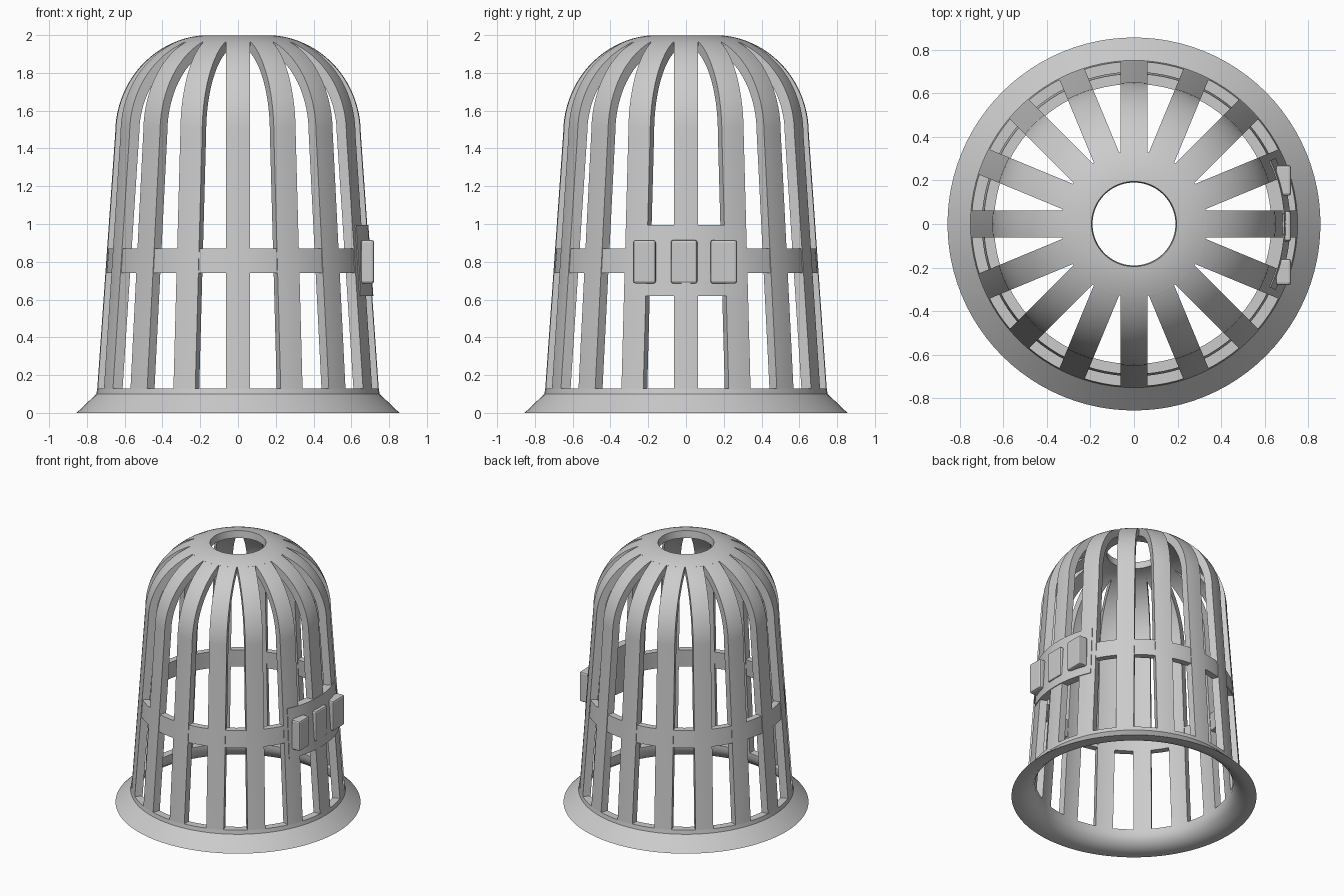
import bpy, bmesh
from math import sin, cos, pi, sqrt, asin, radians

cube = bpy.data.objects.get("Cube")
if cube:
    bpy.data.objects.remove(cube, do_unlink=True)

RIBS = 16
RIB_WIDTH = 0.125
WALL = 0.055
FOOT_Z, SPRING_Z = 0.13, 1.48      # where the wall starts and the dome springs
FOOT_R, SPRING_R = 0.745, 0.65
DOME = 0.5                         # horizontal radius of the dome arc
DOME_R = SPRING_R - DOME
RISE = 2.0 - SPRING_Z


def wall_radius(z):
    t = (z - FOOT_Z) / (SPRING_Z - FOOT_Z)
    return FOOT_R + (SPRING_R - FOOT_R) * t


def dome_arc(r_from, r_to, steps, inset=0.0):
    """Points along the dome from one outer radius to another."""
    a0, a1 = (asin(sqrt(1 - ((r - DOME_R) / DOME) ** 2)) for r in (r_from, r_to))
    angles = [a0 + (a1 - a0) * i / steps for i in range(steps + 1)]
    return [(DOME_R + (DOME - inset) * cos(a), SPRING_Z + (RISE - inset) * sin(a))
            for a in angles]


def loft(name, profile, sections, closed):
    """Join copies of a closed (r, z) profile placed by section functions."""
    bm = bmesh.new()
    loops = [[bm.verts.new(place(r, z)) for r, z in profile] for place in sections]
    n = len(profile)
    pairs = list(zip(loops, loops[1:]))
    if closed:
        pairs.append((loops[-1], loops[0]))
    else:
        bm.faces.new(loops[0])
        bm.faces.new(loops[-1])
    for a, b in pairs:
        for i in range(n):
            j = (i + 1) % n
            bm.faces.new((a[i], a[j], b[j], b[i]))
    bmesh.ops.recalc_face_normals(bm, faces=bm.faces)
    mesh = bpy.data.meshes.new(name)
    bm.to_mesh(mesh)
    bm.free()
    return add_object(name, mesh)


def add_object(name, mesh):
    obj = bpy.data.objects.new(name, mesh)
    bpy.context.collection.objects.link(obj)
    return obj


def at_angle(a):
    return lambda r, z: (r * cos(a), r * sin(a), z)


def at_offset(y):
    return lambda r, z: (sqrt(r * r - y * y), y, z)


def revolve(name, profile, segments=96):
    return loft(name, profile, [at_angle(2 * pi * i / segments) for i in range(segments)], True)


smooth = []

# Flared base ring, hollowed underneath
smooth.append(revolve("base_ring", [
    (0.855, 0), (0.75, 0.1), (FOOT_R, FOOT_Z), (FOOT_R - WALL, FOOT_Z),
    (0.69, 0.09), (0.71, 0.05), (0.75, 0.015), (0.8, 0)]))

# Domed crown with the round top opening
smooth.append(revolve("crown", dome_arc(0.335, 0.195, 8)
                      + dome_arc(0.195, 0.335, 8, WALL)))

# Constant-width ribs following wall and dome
FOOT = 0.11
rib_profile = ([(wall_radius(FOOT), FOOT)] + dome_arc(SPRING_R, 0.32, 18)
               + dome_arc(0.32, SPRING_R, 18, WALL)
               + [(wall_radius(FOOT) - WALL, FOOT)])
columns = [at_offset(RIB_WIDTH * (i / 4 - 0.5)) for i in range(5)]
rib = loft("rib_01", rib_profile, columns, False)
smooth.append(rib)
for k in range(1, RIBS):
    copy = add_object(f"rib_{k + 1:02d}", rib.data)
    copy.rotation_euler.z = 2 * pi * k / RIBS

# Middle band tying the ribs together
LOW, HIGH = 0.74, 0.87
smooth.append(revolve("middle_band", [
    (wall_radius(LOW) - 0.004, LOW), (wall_radius(HIGH) - 0.004, HIGH),
    (wall_radius(HIGH) - WALL + 0.004, HIGH), (wall_radius(LOW) - WALL + 0.004, LOW)]))

# Curved plaque on the left side
LOW, HIGH = 0.62, 0.995
plaque_profile = [
    (wall_radius(LOW) + 0.006, LOW), (wall_radius(HIGH) + 0.006, HIGH),
    (wall_radius(HIGH) - WALL, HIGH), (wall_radius(LOW) - WALL, LOW)]
half = radians(25)
smooth.append(loft("plaque", plaque_profile,
                   [at_angle(half * (i / 8 - 1)) for i in range(17)], False))

# Plain raised bosses on the plaque
for name, y, width in (("front", -0.22, 0.12), ("middle", -0.01, 0.14), ("rear", 0.2, 0.14)):
    bpy.ops.mesh.primitive_cube_add(size=1, location=(0.685, y, 0.8))
    boss = bpy.context.object
    boss.name = f"{name}_boss"
    boss.scale = (0.07, width, 0.23)
    bpy.ops.object.transform_apply(location=False, rotation=False, scale=True)
    bevel = boss.modifiers.new("Bevel", "BEVEL")
    bevel.width = 0.012
    bevel.segments = 2

# Smooth curved surfaces, keep edges crisp
bpy.ops.object.select_all(action="DESELECT")
for obj in smooth:
    obj.select_set(True)
bpy.context.view_layer.objects.active = smooth[0]
bpy.ops.object.shade_smooth_by_angle(angle=radians(35))
